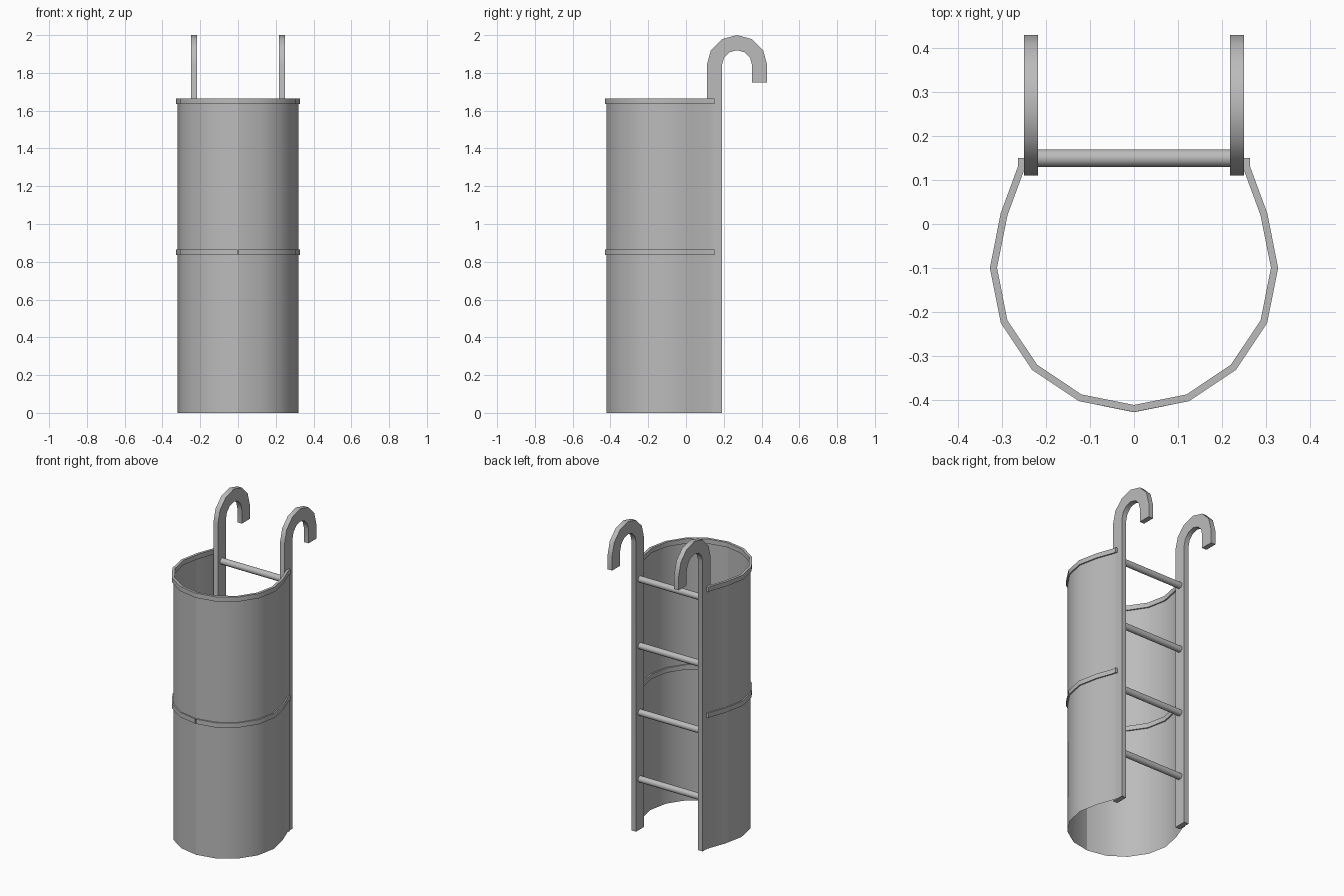
import bpy, bmesh
from math import sin, cos, pi, radians
from mathutils import Vector

cube = bpy.data.objects.get("Cube")
if cube:
    bpy.data.objects.remove(cube)

# Single grey material
steel = bpy.data.materials.new("grey_steel")
steel.use_nodes = True
GREY = (0.5, 0.5, 0.5, 1)
steel.diffuse_color = GREY
steel.node_tree.nodes["Principled BSDF"].inputs["Base Color"].default_value = GREY


def finish(name, bm, closed=True):
    if closed:
        bmesh.ops.recalc_face_normals(bm, faces=bm.faces)
    mesh = bpy.data.meshes.new(name)
    bm.to_mesh(mesh)
    bm.free()
    mesh.materials.append(steel)
    obj = bpy.data.objects.new(name, mesh)
    bpy.context.collection.objects.link(obj)
    bpy.ops.object.select_all(action='DESELECT')
    obj.select_set(True)
    bpy.context.view_layer.objects.active = obj
    bpy.ops.object.shade_smooth_by_angle(angle=radians(35))
    return obj


def loft(name, sections):
    """Solid bar skinned through four-cornered sections."""
    bm = bmesh.new()
    loops = [[bm.verts.new(p) for p in s] for s in sections]
    for a, b in zip(loops, loops[1:]):
        for i in range(4):
            j = (i + 1) % 4
            bm.faces.new((a[i], a[j], b[j], b[i]))
    bm.faces.new(loops[0])
    bm.faces.new(loops[-1][::-1])
    return finish(name, bm)


# Plan of one cage half, from the front seam round to the ladder
CENTRE_Y, RADIUS = -0.1, 0.32
plan = [Vector((RADIUS * sin(i * pi / 8), CENTRE_Y - RADIUS * cos(i * pi / 8)))
        for i in range(6)]
plan += [Vector((0.256, 0.13)), Vector((0.256, 0.15))]


def outward(i):
    """Mitred outward offset direction at a plan point."""
    if i == 0:
        return Vector((0, -1))
    a = (plan[i] - plan[i - 1]).normalized()
    b = (plan[min(i + 1, len(plan) - 1)] - plan[i]).normalized() if i < len(plan) - 1 else a
    n = (a + b).normalized()
    return Vector((n.y, -n.x)) / n.dot(a)


def cage_wall(name, side, top=1.65):
    bm = bmesh.new()
    low = [bm.verts.new((side * p.x, p.y, 0)) for p in plan]
    high = [bm.verts.new((side * p.x, p.y, top)) for p in plan]
    for i in range(len(plan) - 1):
        quad = (low[i], low[i + 1], high[i + 1], high[i])
        bm.faces.new(quad if side > 0 else quad[::-1])
    finish(name, bm, closed=False)


def cage_hoop(name, side, z, gap):
    sections = []
    for i, p in enumerate(plan):
        shift = Vector((gap, 0)) if i == 0 else Vector((0, 0))
        inner, outer = (p + shift + outward(i) * d for d in (-0.008, 0.008))
        sections.append([(side * q.x, q.y, z + h) for q, h in
                         ((inner, -0.015), (outer, -0.015), (outer, 0.015), (inner, 0.015))])
    loft(name, sections)


def hooked_rail(name, side):
    # Straight stile, half-circle hook over the top, short drop behind
    hook_y, hook_z, r_out, r_in = 0.27, 1.84, 0.16, 0.08
    pairs = [((0.11, 0), (0.19, 0))]
    for i in range(7):
        a = pi - i * pi / 6
        pairs.append(tuple((hook_y + r * cos(a), hook_z + r * sin(a)) for r in (r_out, r_in)))
    pairs.append(((0.43, 1.75), (0.35, 1.75)))
    x0, x1 = side * 0.218, side * 0.25
    loft(name, [[(x0, *o), (x1, *o), (x1, *n), (x0, *n)] for o, n in pairs])


for label, side in (("left", 1), ("right", -1)):
    cage_wall(f"{label}_cage_wall", side)
    cage_hoop(f"{label}_top_hoop", side, 1.65, 0)
    cage_hoop(f"{label}_middle_hoop", side, 0.85, 0.003)
    hooked_rail(f"{label}_hooked_rail", side)

# Ladder rungs between the rails
for i in range(4):
    bm = bmesh.new()
    bmesh.ops.create_cone(bm, cap_ends=True, segments=16, radius1=0.02, radius2=0.02, depth=0.45)
    rung = finish(f"rung_{i + 1}", bm)
    rung.rotation_euler.y = pi / 2
    rung.location = (0, 0.15, 0.32 + i * 0.423)
